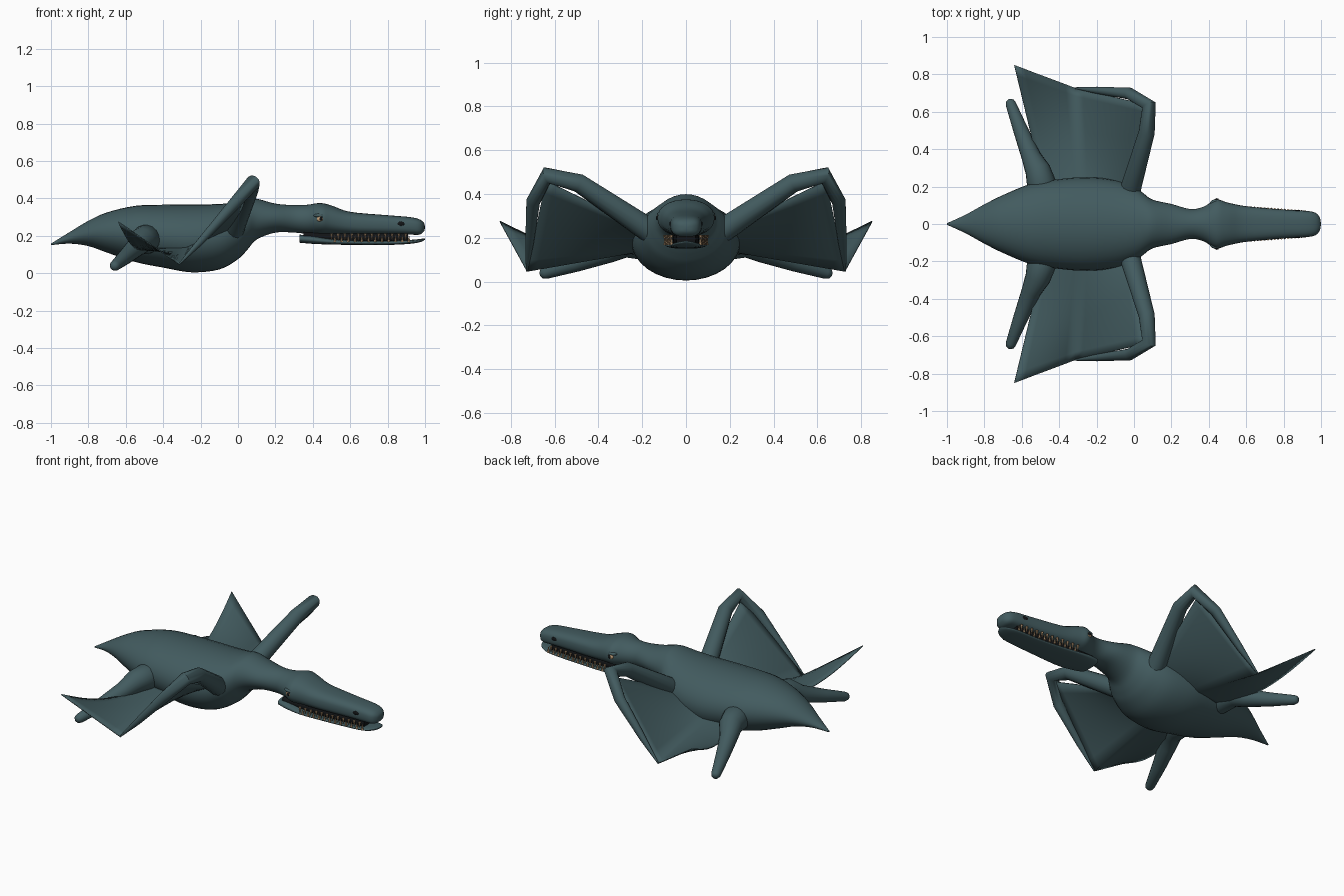
import bpy, bmesh, math
from mathutils import Vector, Matrix

cube = bpy.data.objects.get("Cube")
if cube:
    bpy.data.objects.remove(cube, do_unlink=True)


def material(name, rgb):
    m = bpy.data.materials.new(name)
    m.use_nodes = True
    m.diffuse_color = (*rgb, 1)
    m.node_tree.nodes["Principled BSDF"].inputs["Base Color"].default_value = (*rgb, 1)
    return m


SKIN = material("slate teal skin", (0.055, 0.105, 0.115))
TAN = material("tan teeth and eyes", (0.55, 0.36, 0.2))
DARK = material("near black", (0.006, 0.007, 0.008))


def finish(name, bm, mat, mirror=False, angle=60):
    bmesh.ops.recalc_face_normals(bm, faces=bm.faces)
    me = bpy.data.meshes.new(name)
    bm.to_mesh(me)
    bm.free()
    me.materials.append(mat)
    ob = bpy.data.objects.new(name, me)
    bpy.context.collection.objects.link(ob)
    bpy.ops.object.select_all(action='DESELECT')
    ob.select_set(True)
    bpy.context.view_layer.objects.active = ob
    bpy.ops.object.shade_smooth_by_angle(angle=math.radians(angle))
    if mirror:
        mod = ob.modifiers.new("Mirror", 'MIRROR')
        mod.use_axis = (False, True, False)
        mod.use_mirror_merge = False
    return ob


def skin_rings(rings, closed=True):
    """Join rows of points into a surface; closed rows also get end caps."""
    bm = bmesh.new()
    rows = [[bm.verts.new(p) for p in r] for r in rings]
    n = len(rows[0])
    for a, b in zip(rows, rows[1:]):
        for i in range(n if closed else n - 1):
            j = (i + 1) % n
            bm.faces.new((a[i], a[j], b[j], b[i]))
    if closed:
        bm.faces.new(rows[0])
        bm.faces.new(rows[-1])
    return bm


def smooth(stations, steps=4):
    """Catmull-Rom interpolation through the stations."""
    pts = [Vector(s) for s in stations]
    pts = [pts[0]] + pts + [pts[-1]]
    out = []
    for a, b, c, d in zip(pts, pts[1:], pts[2:], pts[3:]):
        for k in range(steps):
            t = k / steps
            out.append(b + (c - a) * t / 2 + (2 * a - 5 * b + 4 * c - d) * t * t / 2
                       + (3 * b - a - 3 * c + d) * t ** 3 / 2)
    return out + [pts[-1]]


def loft(stations, power=lambda x: 2, sides=32):
    """Stations are x, half width, bottom, top."""
    rings = []
    for x, w, lo, hi in smooth(stations):
        e = 2 / power(x)
        ring = []
        for i in range(sides):
            a = math.tau * i / sides
            c, s = math.cos(a), math.sin(a)
            ring.append((x, w * math.copysign(abs(c) ** e, c),
                         (lo + hi) / 2 + (hi - lo) / 2 * math.copysign(abs(s) ** e, s)))
        rings.append(ring)
    return skin_rings(rings)


def tube(path, sides=14):
    """Path points are x, y, z, radius."""
    pts = [Vector(p[:3]) for p in path]
    rings = []
    for i, p in enumerate(pts):
        along = Vector()
        if i:
            along += (p - pts[i - 1]).normalized()
        if i < len(pts) - 1:
            along += (pts[i + 1] - p).normalized()
        q = along.to_track_quat('Z', 'Y')
        rings.append([p + q @ Vector((math.cos(math.tau * k / sides), math.sin(math.tau * k / sides), 0))
                      * path[i][3] for k in range(sides)])
    return skin_rings(rings)


# Body, neck and upper jaw
body = [(-1, .004, .15, .158), (-.9, .05, .158, .22), (-.8, .105, .145, .28), (-.7, .155, .11, .325),
        (-.55, .215, .06, .36), (-.4, .24, .03, .366), (-.25, .25, .005, .367), (-.1, .235, .02, .37),
        (0, .2, .075, .38), (.05, .165, .125, .393), (.1, .13, .18, .398), (.2, .107, .217, .372),
        (.3, .08, .217, .364), (.37, .092, .21, .366), (.44, .13, .206, .375), (.5, .115, .206, .362),
        (.6, .095, .206, .328), (.8, .077, .207, .31), (.92, .07, .206, .3), (.97, .06, .206, .288),
        (.993, .035, .222, .27), (.999, .008, .238, .252)]
finish("body_and_head", loft(body, lambda x: 2 + .8 * min(1, max(0, (x - .4) * 4))), SKIN)

# Lower jaw and mouth lining
jaw = [(.33, .075, .163, .206), (.4, .09, .157, .2), (.5, .095, .153, .184), (.65, .083, .151, .175),
       (.8, .073, .151, .174), (.92, .066, .157, .178), (.98, .04, .168, .184), (1, .008, .18, .186)]
finish("lower_jaw", loft(jaw, lambda x: 2.6), SKIN)
lining = [(.35, .06, .17, .22), (.6, .06, .165, .22), (.91, .045, .17, .22)]
finish("mouth_lining", loft(lining, lambda x: 4, 16), DARK)

# Teeth: alternating upper and lower cones
bm = bmesh.new()
for i in range(24):
    x = .5 + i * .018
    up = i % 2
    y = .096 - .03 * i / 23
    turn = Matrix.Rotation(0 if up else math.pi, 4, 'X')
    bmesh.ops.create_cone(bm, segments=6, radius1=.008, radius2=.001, depth=.036,
                          cap_ends=True, matrix=Matrix.Translation((x, y, .186 if up else .194)) @ turn)
finish("teeth", bm, TAN, mirror=True, angle=40)


def ball(name, centre, size, mat):
    bm = bmesh.new()
    bmesh.ops.create_uvsphere(bm, u_segments=16, v_segments=10, radius=1,
                              matrix=Matrix.Translation(centre) @ Matrix.Diagonal((*size, 1)))
    finish(name, bm, mat, mirror=True)


# Eyes and nostrils
ball("eye", (.44, .118, .29), (.02, .017, .016), TAN)
ball("pupil", (.443, .13, .291), (.01, .008, .01), DARK)
ball("eyelid", (.438, .108, .308), (.034, .024, .012), SKIN)
ball("nostril", (.87, .07, .264), (.022, .006, .012), DARK)

# Wing arms
arm = [(-.03, .12, .2, .055), (-.015, .2, .255, .055), (.068, .49, .45, .043), (.08, .635, .485, .039),
       (-.025, .698, .365, .032), (-.2, .715, .17, .019), (-.315, .727, .048, .004)]
finish("wing_arm", tube(arm), SKIN, mirror=True)

# Wing membranes: ruled between leading, low and trailing ribs
lead = (Vector((-.02, .17, .23)), Vector((.06, .64, .46)))
low = (Vector((-.28, .2, .14)), Vector((-.315, .727, .048)))
trail = (Vector((-.48, .18, .13)), Vector((-.64, .85, .275)))
rows = []
for i in range(13):
    t = i / 12
    l, m, r = (rib[0].lerp(rib[1], t) for rib in (lead, low, trail))
    r.z -= .06 * math.sin(math.pi * t)
    row = [l.lerp(m, k / 8) for k in range(8)] + [m.lerp(r, k / 6) for k in range(7)]
    rows.append(row)
wing = finish("wing_membrane", skin_rings(rows, closed=False), SKIN, angle=80)
solid = wing.modifiers.new("Thickness", 'SOLIDIFY')
solid.thickness = .006
solid.offset = 0
mod = wing.modifiers.new("Mirror", 'MIRROR')
mod.use_axis = (False, True, False)
mod.use_mirror_merge = False

# Hind legs
leg = [(-.49, .14, .17, .07), (-.495, .22, .18, .078), (-.515, .29, .175, .068), (-.55, .36, .135, .052),
       (-.605, .5, .085, .04), (-.658, .64, .04, .028), (-.663, .658, .036, .022), (-.665, .666, .034, .01)]
finish("hind_leg", tube(leg, 18), SKIN, mirror=True)
